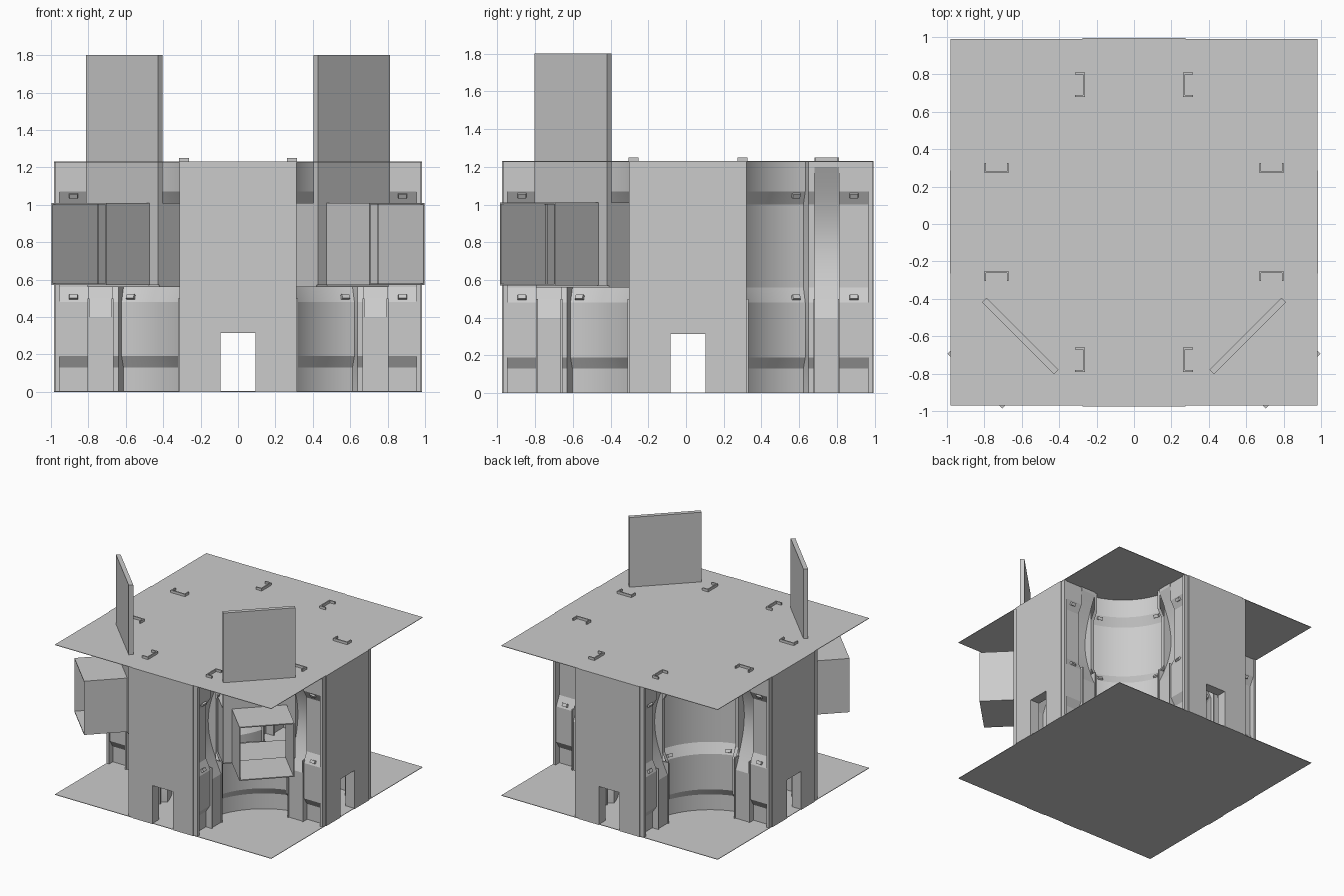
import bpy, bmesh, math
from mathutils import Matrix

if "Cube" in bpy.data.objects:
    bpy.data.objects.remove(bpy.data.objects["Cube"])

CENTRE = Matrix.Translation((0, 0.01, 0))
H = 1.23          # ceiling height


def turn(deg):
    return CENTRE @ Matrix.Rotation(math.radians(deg), 4, 'Z')


SWAP = Matrix(((0, 1, 0, 0), (1, 0, 0, 0), (0, 0, 1, 0), (0, 0, 0, 1)))


def finish(name, bm, mat, smooth=False):
    bm.transform(mat)
    if mat.determinant() < 0:
        bmesh.ops.reverse_faces(bm, faces=bm.faces)
    me = bpy.data.meshes.new(name)
    bm.to_mesh(me)
    bm.free()
    ob = bpy.data.objects.new(name, me)
    bpy.context.collection.objects.link(ob)
    if smooth:
        bpy.ops.object.select_all(action='DESELECT')
        ob.select_set(True)
        bpy.context.view_layer.objects.active = ob
        bpy.ops.object.shade_smooth_by_angle(angle=math.radians(20))
    return ob


def boxes(name, specs, mat):
    """One object made of boxes given as (x0, x1, y0, y1, z0, z1)."""
    bm = bmesh.new()
    for x0, x1, y0, y1, z0, z1 in specs:
        m = Matrix.Translation(((x0 + x1) / 2, (y0 + y1) / 2, (z0 + z1) / 2)) \
            @ Matrix.Diagonal((x1 - x0, y1 - y0, z1 - z0, 1))
        bmesh.ops.create_cube(bm, size=1, matrix=m)
    return finish(name, bm, mat)


# wall section: (outward offset, height)
SECTION = [(0, 0), (0, .13), (.04, .19), (.04, .48), (0, .56),
           (0, 1.0), (.04, 1.07), (.04, H)]
BASE = .265                          # straight wall distance from the axis
MID, RAD, STEPS = .757, .56, 12      # shallow corner curve


def arc_point(deg, d):
    a = math.radians(deg)
    return MID + (RAD - d) * math.cos(a), MID + (RAD - d) * math.sin(a)


def wall_path(d):
    """Plan line: straight, rib bay, shallow concave curve, rib bay, straight."""
    ends = [(BASE + d, y) for y in (.97, .80, .67, .64)]
    arc = [arc_point(195 + 60 * i / STEPS, d) for i in range(STEPS + 1)]
    return ends + arc + [(y, x) for x, y in reversed(ends)]


def corner_wall(name, mat, window):
    bm = bmesh.new()
    rows = [[bm.verts.new((x, y, z)) for x, y in wall_path(d)] for d, z in SECTION]
    n = len(rows[0])
    for j in range(len(rows) - 1):
        for i in range(n - 1):
            if i in (1, n - 3):                         # rib bays stay open
                continue
            if window and j == 4 and 4 <= i < 4 + STEPS:
                continue
            bm.faces.new((rows[j][i], rows[j][i + 1], rows[j + 1][i + 1], rows[j + 1][i]))
    return finish(name, bm, mat, True)


def rib(name, mat):
    """Rib face, upright below and bowed inward above, with two cheeks."""
    prof = [(.312, 0), (.312, .4)]
    for i in range(1, 16):
        t = i / 16
        prof.append((.312 - .12 * math.sin(math.pi * t), .4 + .8 * t))
    prof += [(.312, 1.2), (.312, H)]
    bm = bmesh.new()
    cols = [[bm.verts.new((x, y, z)) for y, z in prof] for x in (.67, .80)]
    for j in range(len(prof) - 1):
        bm.faces.new((cols[0][j], cols[1][j], cols[1][j + 1], cols[0][j + 1]))
    for x, col in zip((.67, .80), cols):
        for j in range(len(prof) - 1):
            # cheeks run from the rib face to the wall line
            z0, z1 = prof[j][1], prof[j + 1][1]
            q = [bm.verts.new((x, BASE, z0)), bm.verts.new((x, BASE, z1))]
            bm.faces.new((col[j], col[j + 1], q[1], q[0]))
    return finish(name, bm, mat, True)


def wall_lamp(name, mat, x, y, z, yaw, tilt):
    bm = bmesh.new()
    bmesh.ops.create_cube(bm, size=1, matrix=Matrix.Diagonal((.055, .03, .025, 1)))
    for v in bm.verts:                                  # taper the front
        if v.co.y > 0:
            v.co.x *= .75
    m = Matrix.Translation((x, y, z)) @ Matrix.Rotation(yaw, 4, 'Z') \
        @ Matrix.Rotation(tilt, 4, 'X')
    return finish(name, bm, mat @ m)


# floor and ceiling plates
boxes("floor", [(-.98, .98, -.98, .98, 0, .004)], CENTRE)
boxes("ceiling", [(-.98, .98, -.98, .98, H - .004, H)], CENTRE)

# end panels with doorways, one on every side
for k in range(4):
    m = turn(90 * k)
    boxes("end_panel", [
        (-.275, -.093, -.985, -.955, 0, H),
        (.093, .275, -.985, -.955, 0, H),
        (-.093, .093, -.985, -.955, .315, H),
        (-.312, -.275, -.978, -.955, 0, H),
        (.275, .312, -.978, -.955, 0, H)], m)
    boxes("door_frame", [
        (-.115, -.093, -.955, -.90, 0, .335),
        (.093, .115, -.955, -.90, 0, .335),
        (-.093, .093, -.955, -.90, .315, .335)], m)

# corner alcoves: wall, ribs, roof clips and lamps
for k in range(4):
    front = k in (2, 3)
    corner_wall("corner_wall", turn(90 * k), front)
    for side in (Matrix.Identity(4), SWAP):
        m = turn(90 * k) @ side
        rib("rib", m)
        boxes("rib_flange", [(.665, .675, .24, .32, 0, .50),
                             (.795, .805, .24, .32, 0, .50)], m)
        boxes("roof_clip", [(.67, .80, .262, .272, H, 1.25),
                            (.67, .68, .272, .315, H, 1.25),
                            (.79, .80, .272, .315, H, 1.25)], m)
        # lamps on the straight piece and on the curved piece
        px, py = arc_point(250, .02)
        for z, tilt in ((.505, .5), (1.05, -.5)):
            wall_lamp("wall_lamp", m, .88, BASE + .028, z, 0, tilt)
            if not front or z < 1:
                wall_lamp("wall_lamp", m, px, py + .008, z, math.radians(-20), tilt)

# diagonal window bays with raised shutters (local x runs outward)
for ang in (-45, -135):
    m = turn(ang)
    boxes("window_bay", [
        (.865, 1.202, -.207, -.199, .57, 1.01),
        (.865, 1.202, .199, .207, .57, 1.01),
        (.865, 1.202, -.199, .199, .57, .578),
        (.865, 1.202, -.199, .199, 1.002, 1.01)], m)
    boxes("window_jamb", [(.843, .877, -.272, -.207, .57, 1.0),
                          (.843, .877, .207, .272, .57, 1.0)], m)
    boxes("window_side", [(.59, .843, -.272, -.262, .57, 1.0),
                          (.59, .843, .262, .272, .57, 1.0)], m)
    boxes("window_sill", [(.55, .865, -.272, .272, .56, .57)], m)
    boxes("window_head", [(.55, .843, -.272, .272, 1.0, 1.01)], m)
    boxes("shutter", [(.843, .877, -.272, .272, 1.0, 1.80)], m)
